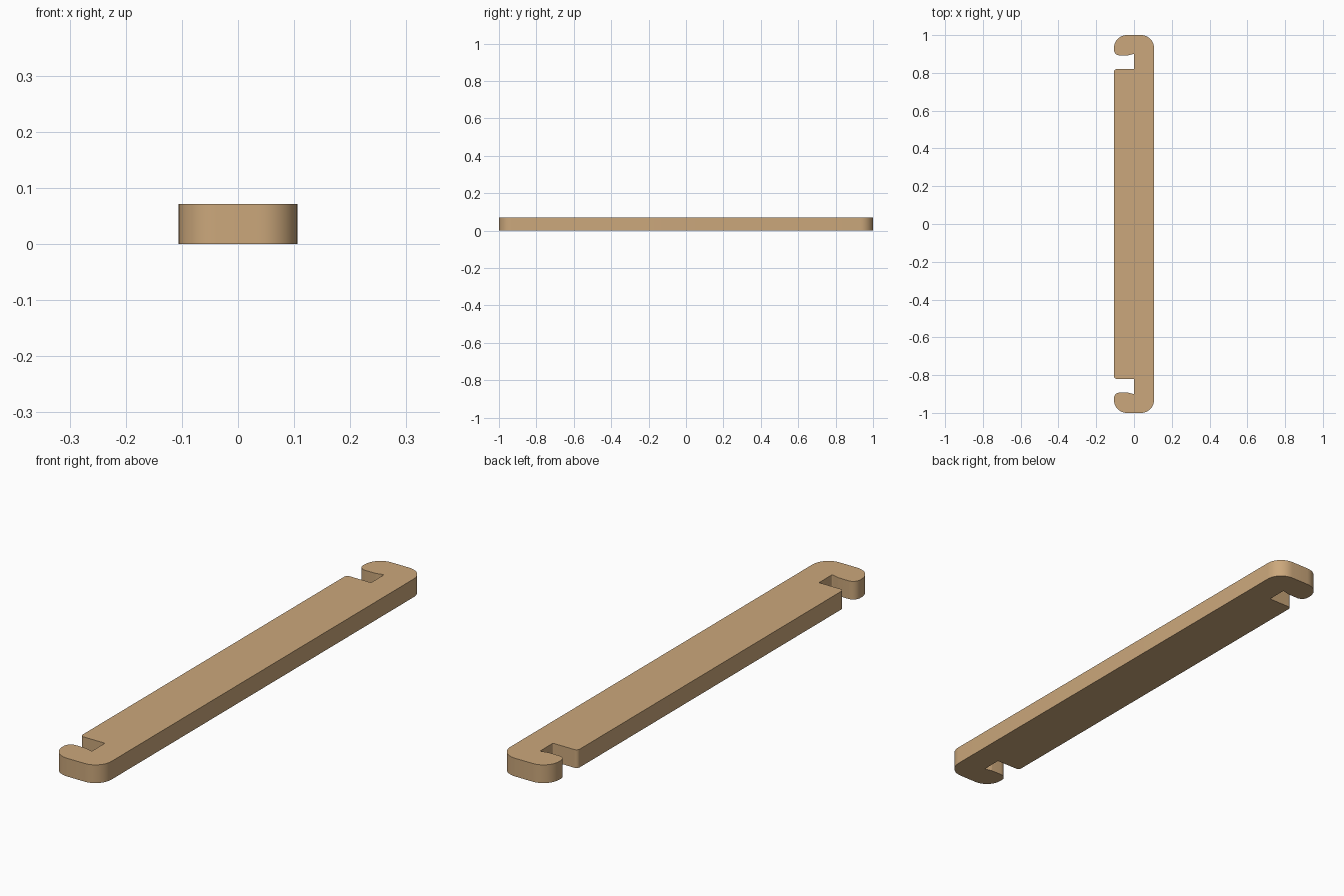
import bpy, bmesh, math
from mathutils import Vector

if "Cube" in bpy.data.objects:
    bpy.data.objects.remove(bpy.data.objects["Cube"])

W, H = 0.106, 0.071

# Upper half of the outline: x, y, corner radius
half = [
    (W, 1.0, 0.068),
    (-W, 1.0, 0.068),
    (-W, 0.892, 0.03),
    (-0.03, 0.893, 0.02),
    (0.0, 0.901, 0.004),
    (0.0, 0.82, 0.004),
    (-W, 0.82, 0.014),
]
corners = half + [(x, -y, r) for x, y, r in reversed(half)]


def rounded_outline(pts, seg=10):
    """Replace each corner with a tangent arc."""
    out = []
    n = len(pts)
    for i, (x, y, r) in enumerate(pts):
        p = Vector((x, y))
        a = (Vector(pts[i - 1][:2]) - p).normalized()
        b = (Vector(pts[(i + 1) % n][:2]) - p).normalized()
        ang = a.angle(b)
        centre = p + (a + b).normalized() * (r / math.sin(ang / 2))
        t = r / math.tan(ang / 2)
        v0, v1 = p + a * t - centre, p + b * t - centre
        sweep = math.pi - ang
        for k in range(seg + 1):
            f = k / seg
            v = (v0 * math.sin((1 - f) * sweep) + v1 * math.sin(f * sweep)) / math.sin(sweep)
            out.append(centre + v)
    return out


# Hooked bar, extruded from the outline
bm = bmesh.new()
face = bm.faces.new([bm.verts.new((p.x, p.y, 0)) for p in rounded_outline(corners)])
ext = bmesh.ops.extrude_face_region(bm, geom=[face], use_keep_orig=True)
bmesh.ops.translate(bm, vec=(0, 0, H),
                    verts=[g for g in ext["geom"] if isinstance(g, bmesh.types.BMVert)])
bmesh.ops.recalc_face_normals(bm, faces=bm.faces)
mesh = bpy.data.meshes.new("hooked_bar")
bm.to_mesh(mesh)
bm.free()
bar = bpy.data.objects.new("hooked_bar", mesh)
bpy.context.collection.objects.link(bar)

# Tan wood colour
mat = bpy.data.materials.new("tan wood")
mat.diffuse_color = (0.60, 0.39, 0.20, 1)
mat.use_nodes = True
mat.node_tree.nodes["Principled BSDF"].inputs["Base Color"].default_value = mat.diffuse_color
mesh.materials.append(mat)

# Smooth rounded corners, sharp rims
bpy.context.view_layer.objects.active = bar
bar.select_set(True)
bpy.ops.object.shade_smooth_by_angle(angle=math.radians(30))
